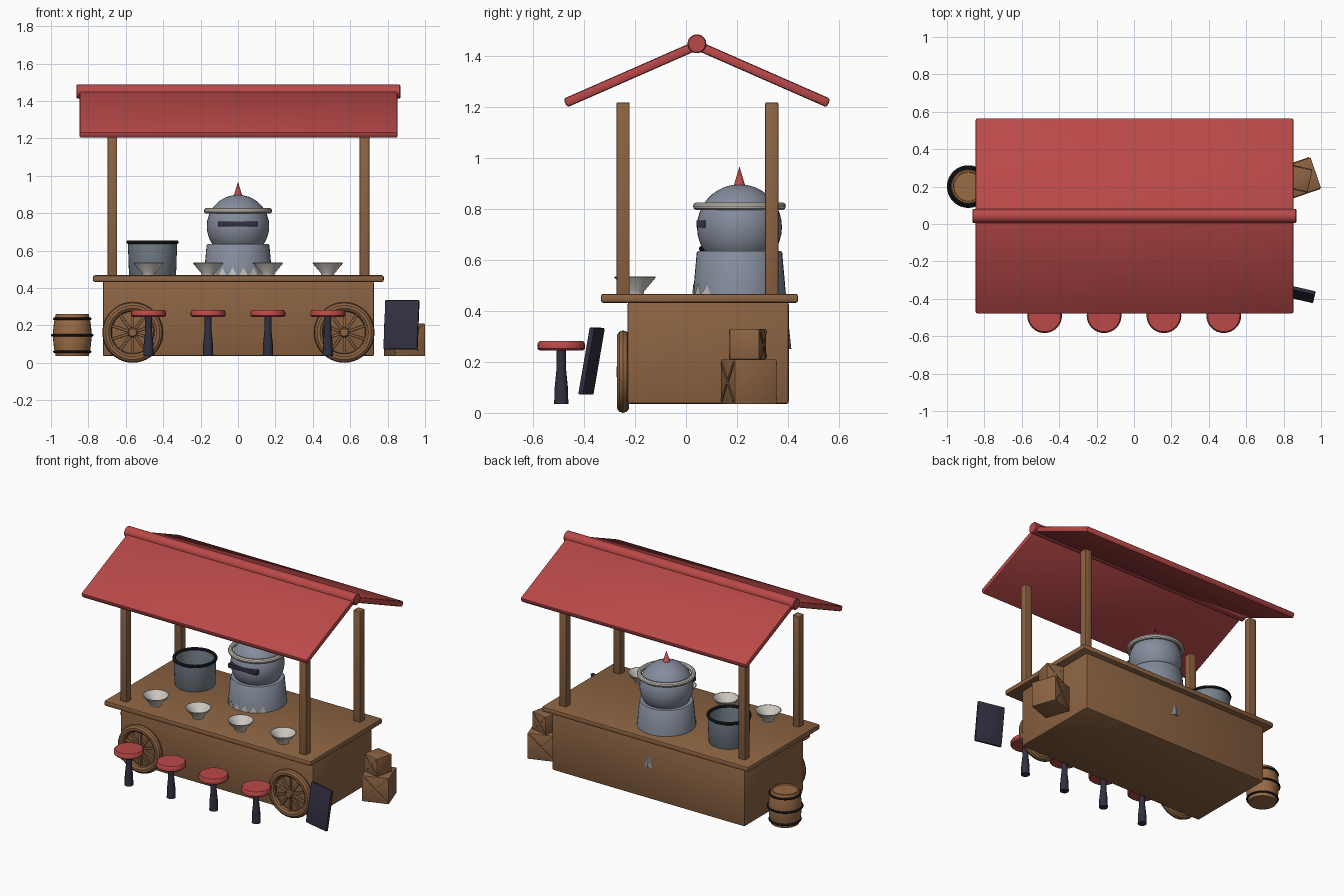
import bpy, bmesh, math
from mathutils import Matrix, Vector

if "Cube" in bpy.data.objects:
    bpy.data.objects.remove(bpy.data.objects["Cube"])


def mat(name, r, g, b):
    m = bpy.data.materials.new(name)
    lin = [c / 12.92 if c <= 0.04045 else ((c + 0.055) / 1.055) ** 2.4 for c in (r, g, b)]
    m.diffuse_color = (*lin, 1)
    m.use_nodes = True
    m.node_tree.nodes["Principled BSDF"].inputs["Base Color"].default_value = m.diffuse_color
    return m


WOOD = mat("wood brown", 0.55, 0.39, 0.26)
OAK = mat("barrel wood", 0.60, 0.42, 0.27)
RED = mat("awning red", 0.73, 0.285, 0.285)
STEEL = mat("steel grey", 0.52, 0.55, 0.61)
POT = mat("pot grey", 0.47, 0.51, 0.55)
CREAM = mat("pale ceramic", 0.80, 0.78, 0.75)
DARK = mat("dark slate", 0.19, 0.185, 0.25)
BLACK = mat("near black iron", 0.12, 0.13, 0.16)


def finish(name, bm, m, matrix=None, smooth=True):
    me = bpy.data.meshes.new(name)
    bmesh.ops.recalc_face_normals(bm, faces=bm.faces)
    if matrix is not None:
        bm.transform(matrix)
    bm.to_mesh(me)
    bm.free()
    me.materials.append(m)
    ob = bpy.data.objects.new(name, me)
    bpy.context.collection.objects.link(ob)
    if smooth:
        bpy.ops.object.select_all(action='DESELECT')
        ob.select_set(True)
        bpy.context.view_layer.objects.active = ob
        bpy.ops.object.shade_smooth_by_angle(angle=math.radians(35))
    return ob


def box(name, c, size, m, rot=None, bevel=0.006):
    bm = bmesh.new()
    bmesh.ops.create_cube(bm, size=1, matrix=Matrix.Diagonal((*size, 1)))
    if bevel:
        bmesh.ops.bevel(bm, geom=bm.edges[:], offset=bevel, segments=2, affect='EDGES', profile=0.5)
    return finish(name, bm, m, Matrix.Translation(c) @ (rot or Matrix()))


def lathe(name, c, prof, m, n=32, closed=False, rot=None):
    """Turn an (r, z) profile about z; open ends are capped by r = 0 points."""
    bm = bmesh.new()
    rings = []
    for r, z in prof:
        if r == 0:
            rings.append([bm.verts.new((0, 0, z))] * n)
        else:
            rings.append([bm.verts.new((r * math.cos(t), r * math.sin(t), z))
                          for t in (2 * math.pi * i / n for i in range(n))])
    pairs = list(zip(rings, rings[1:])) + ([(rings[-1], rings[0])] if closed else [])
    for a, b in pairs:
        for i in range(n):
            j = (i + 1) % n
            vs = list(dict.fromkeys((a[i], a[j], b[j], b[i])))
            if len(vs) > 2:
                bm.faces.new(vs)
    return finish(name, bm, m, Matrix.Translation(c) @ (rot or Matrix()))


def torus(name, c, R, r, m, n=40, rot=None):
    prof = [(R + r * math.cos(k * math.pi / 5), r * math.sin(k * math.pi / 5)) for k in range(10)]
    return lathe(name, c, prof, m, n, True, rot)


RX = lambda d: Matrix.Rotation(math.radians(d), 4, 'X')
RY = lambda d: Matrix.Rotation(math.radians(d), 4, 'Y')
RZ = lambda d: Matrix.Rotation(math.radians(d), 4, 'Z')

# cart body, counter and posts
box("cart_body", (0.002, 0.087, 0.235), (1.45, 0.634, 0.40), WOOD, bevel=0.01)
box("counter", (0.002, 0.053, 0.45), (1.555, 0.775, 0.036), WOOD, bevel=0.01)
for x in (-0.672, 0.676):
    for y in (-0.247, 0.337):
        box("roof_post", (x, y, 0.835), (0.052, 0.052, 0.77), WOOD)

# gabled awning with a ridge pole
SL = 23.7
for s in (-1, 1):
    L = 0.565
    a = math.radians(SL)
    c = (0.003, 0.043 + s * L / 2 * math.cos(a), 1.444 - L / 2 * math.sin(a))
    box("awning_panel", c, (1.70, L, 0.037), RED, RX(-s * SL), bevel=0.01)
lathe("ridge_pole", (0.002, 0.043, 1.45), [(0, -0.866), (0.033, -0.866), (0.037, -0.862),
      (0.037, 0.862), (0.033, 0.866), (0, 0.866)], RED, 24, rot=RY(90))

# spoked wheels on the front
for x in (-0.563, 0.568):
    wc = (x, -0.247, 0.162)
    torus("wheel_rim", wc, 0.137, 0.025, WOOD, rot=RX(90))
    lathe("wheel_hub", wc, [(0, -0.024), (0.026, -0.024), (0.026, 0.02), (0.02, 0.026), (0, 0.026)],
          WOOD, 20, rot=RX(90))
    for k in range(5):
        box("wheel_spokes", wc, (0.262, 0.018, 0.014), WOOD, RY(36 * k + 18), 0.003)

# stools and bowls in a row
for x in (-0.478, -0.16, 0.16, 0.48):
    lathe("stool_seat", (x, -0.49, 0), [(0, 0.245), (0.085, 0.245), (0.093, 0.252), (0.093, 0.272),
          (0.086, 0.282), (0, 0.283)], RED)
    lathe("stool_leg", (x, -0.49, 0), [(0, 0.035), (0.028, 0.035), (0.026, 0.10), (0.019, 0.17),
          (0.018, 0.247), (0, 0.247)], DARK, 16)
    lathe("bowl", (x, -0.20, 0), [(0, 0.468), (0.034, 0.468), (0.036, 0.478), (0.083, 0.534),
          (0.077, 0.535), (0.032, 0.486), (0, 0.484)], CREAM)

# tapered stove with pale teeth around its front foot
CY = 0.21
lathe("stove", (0, CY, 0), [(0, 0.46), (0.183, 0.46), (0.168, 0.629), (0.163, 0.635), (0, 0.635)], STEEL, 40)
bm = bmesh.new()
for deg in (-45, -27, -9, 9, 27, 45):
    t = math.radians(deg)
    pts = []
    for d, z, r in ((-7, 0.467, 0.1855), (7, 0.467, 0.1855), (0, 0.51, 0.183)):
        u = t + math.radians(d)
        pts.append(bm.verts.new((r * math.sin(u), CY - r * math.cos(u), z)))
    inner = bm.verts.new((0.17 * math.sin(t), CY - 0.17 * math.cos(t), 0.467))
    a, b, c = pts
    for f in ((a, b, c), (b, a, inner), (c, b, inner), (a, c, inner)):
        bm.faces.new(f)
finish("stove_teeth", bm, CREAM, smooth=False)

# small grey point on the back of the cart
bm = bmesh.new()
p = [bm.verts.new(v) for v in ((-0.04, 0.40, 0.25), (0.04, 0.40, 0.25), (0, 0.414, 0.25), (0, 0.402, 0.36))]
for f in ((0, 1, 2), (0, 2, 3), (2, 1, 3), (1, 0, 3)):
    bm.faces.new([p[i] for i in f])
finish("back_point", bm, STEEL, smooth=False)

# round cooker with brim, slit and spike
dome = [(0, 0.56)] + [(0.167 * math.cos(math.radians(a)), 0.73 + 0.168 * math.sin(math.radians(a)))
                      for a in range(-80, 90, 10)] + [(0, 0.898)]
lathe("round_cooker", (0, CY, 0), dome, STEEL, 40)
torus("cooker_brim", (0, CY, 0.812), 0.167, 0.0155, CREAM)
box("cooker_slit", (0, 0.059, 0.742), (0.214, 0.036, 0.028), DARK, bevel=0.003)
lathe("cooker_spike", (0, CY, 0), [(0, 0.885), (0.024, 0.888), (0, 0.968)], RED, 16)

# open stock pot
lathe("stock_pot", (-0.457, 0.19, 0), [(0, 0.466), (0.122, 0.466), (0.126, 0.472), (0.132, 0.645),
      (0.122, 0.645), (0.116, 0.485), (0, 0.485)], POT, 40)
torus("stock_pot_rim", (-0.457, 0.19, 0.645), 0.129, 0.0105, BLACK)

# barrel with hoops
BC = (-0.886, 0.2, 0)
lathe("barrel", BC, [(0, 0.035), (0.088, 0.035), (0.098, 0.08), (0.105, 0.148), (0.098, 0.215),
      (0.088, 0.26), (0.079, 0.26), (0.077, 0.252), (0, 0.252)], OAK, 32)
for z, r in ((0.06, 0.096), (0.148, 0.107), (0.235, 0.096)):
    torus("barrel_hoop", (BC[0], BC[1], z), r, 0.007, BLACK)

# stacked crates with crossed braces
for c, s, h, ang in (((0.89, 0.246, 0.1225), 0.173, 0.175, 19), ((0.882, 0.243, 0.27), 0.12, 0.12, -13)):
    box("crate", c, (s, s, h), WOOD, RZ(ang), 0.003)
    for side in (-1, 1):
        for d in (-1, 1):
            o = Vector(c) + RZ(ang) @ Vector((0, side * s / 2, 0))
            box("crate_brace", o, (s * 1.22, 0.008, 0.012), WOOD, RZ(ang) @ RY(45 * d), 0)

# leaning menu board
box("menu_board", (0.874, -0.371, 0.203), (0.185, 0.02, 0.265), DARK, RZ(-13) @ RX(-10), 0.003)
